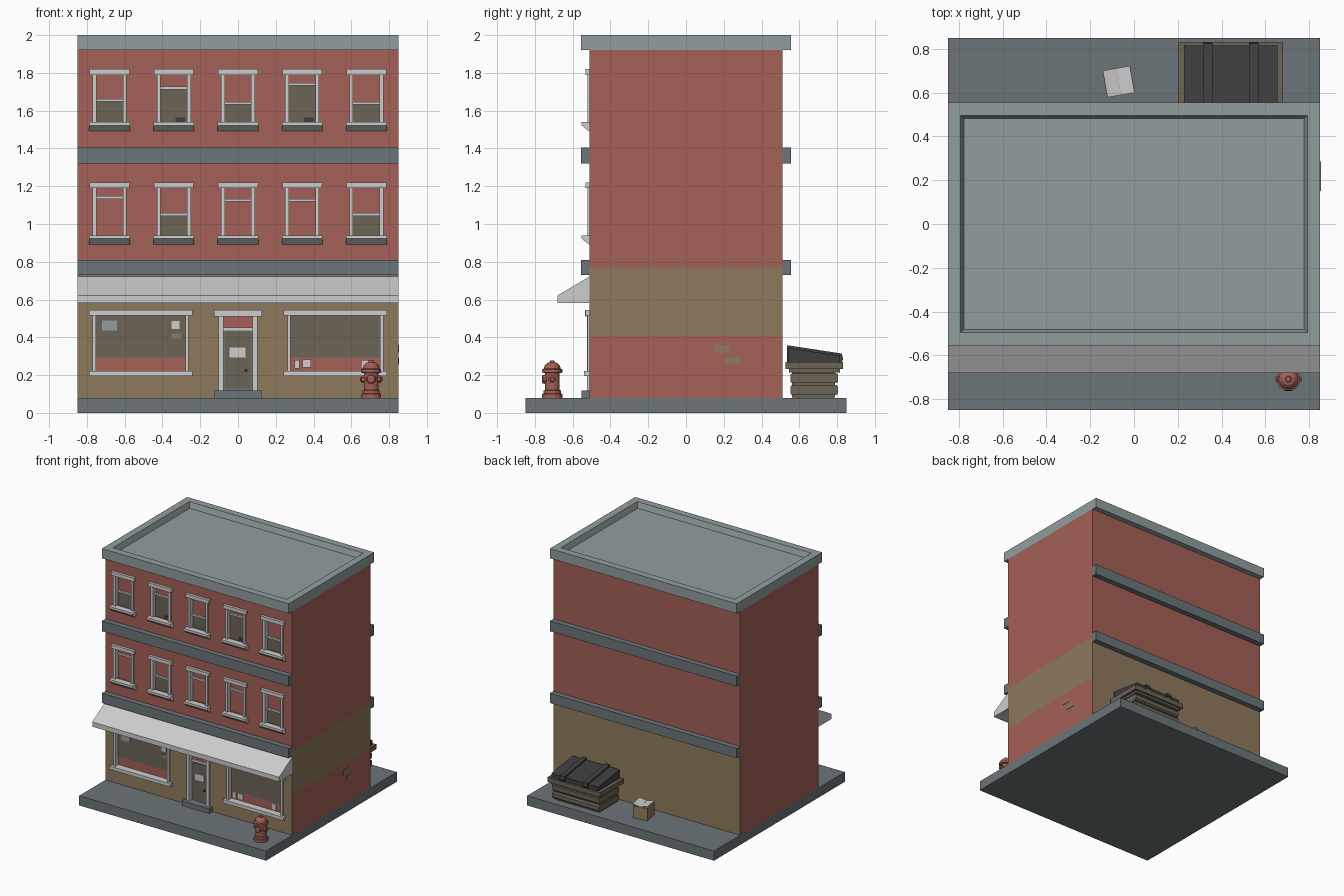
import bpy, bmesh, math
from mathutils import Matrix, Vector

if "Cube" in bpy.data.objects:
    bpy.data.objects.remove(bpy.data.objects["Cube"])


def material(name, r, g, b):
    lin = [((c / 255 + 0.055) / 1.055) ** 2.4 for c in (r, g, b)]
    m = bpy.data.materials.new(name)
    m.diffuse_color = (*lin, 1)
    m.use_nodes = True
    m.node_tree.nodes["Principled BSDF"].inputs["Base Color"].default_value = m.diffuse_color
    return m


RED = material("brick_red", 164, 96, 86)
TAN = material("tan", 143, 122, 92)
WHITE = material("off_white", 205, 205, 206)
PALE = material("pale_slate", 145, 158, 159)
SLATE = material("slate", 108, 117, 121)
BROWN = material("dark_brown", 108, 100, 86)
BLACK = material("charcoal", 62, 62, 63)


def finish(name, bm, *mats):
    bmesh.ops.recalc_face_normals(bm, faces=bm.faces)
    me = bpy.data.meshes.new(name)
    bm.to_mesh(me)
    bm.free()
    for m in mats:
        me.materials.append(m)
    ob = bpy.data.objects.new(name, me)
    bpy.context.collection.objects.link(ob)
    return ob


def add_box(bm, x0, x1, y0, y1, z0, z1):
    mat = Matrix.Translation(((x0 + x1) / 2, (y0 + y1) / 2, (z0 + z1) / 2)) @ \
        Matrix.Diagonal((x1 - x0, y1 - y0, z1 - z0, 1))
    bmesh.ops.create_cube(bm, size=1, matrix=mat)


def box(name, mat, *dims):
    bm = bmesh.new()
    add_box(bm, *dims)
    return finish(name, bm, mat)


def prism(name, mat, profile, x0, x1):
    """Extrude a (y, z) profile along x."""
    bm = bmesh.new()
    f = bm.faces.new([bm.verts.new((x0, y, z)) for y, z in profile])
    ext = bmesh.ops.extrude_face_region(bm, geom=[f])["geom"]
    vs = [v for v in ext if isinstance(v, bmesh.types.BMVert)]
    bmesh.ops.translate(bm, verts=vs, vec=(x1 - x0, 0, 0))
    return finish(name, bm, mat)


def lathe(name, mat, profile, loc, n, rot=Matrix()):
    """Spin an (r, z) profile into a closed solid."""
    bm = bmesh.new()
    rings = [[bm.verts.new((r * math.cos(math.tau * (i + .5) / n), r * math.sin(math.tau * (i + .5) / n), z))
              for i in range(n)] for r, z in profile]
    for a, b in zip(rings, rings[1:]):
        for i in range(n):
            j = (i + 1) % n
            bm.faces.new((a[i], a[j], b[j], b[i]))
    bm.faces.new(rings[0])
    bm.faces.new(rings[-1])
    bmesh.ops.transform(bm, matrix=Matrix.Translation(loc) @ rot, verts=bm.verts)
    return finish(name, bm, mat)


COLS = (-.68, -.34, 0, .34, .68)
# (sill top, lintel bottom, sash rail heights, columns with dark lower panes)
FLOORS = ((.94, 1.19, (1.14, 1.05, 1.125, 1.125, 1.05), (1, 4)),
          (1.54, 1.79, (1.655, 1.72, 1.64, 1.74, 1.64), (0, 1, 2, 3, 4)))
BACK = -.482  # depth of the window recesses

# pavement
box("pavement", SLATE, -.85, .85, -.85, .85, 0, .08)

# building walls, split at the paint lines, with window and door openings cut in
bm = bmesh.new()
add_box(bm, -.85, .85, -.51, .51, .08, 1.92)
for z in (.41, .77):
    bmesh.ops.bisect_plane(bm, geom=bm.verts[:] + bm.edges[:] + bm.faces[:],
                           plane_co=(0, 0, z), plane_no=(0, 0, 1))
walls = finish("walls", bm)
bm = bmesh.new()
for z0, z1, _, _ in FLOORS:
    for x in COLS:
        add_box(bm, x - .072, x + .072, -.6, BACK, z0 - .005, z1 + .005)
for x in (-.5175, .5175):
    add_box(bm, x - .24, x + .24, -.6, BACK, .215, .52)
add_box(bm, -.08, .08, -.6, BACK, .11, .52)
cutter = finish("opening_cutter", bm)
cutter.hide_render = True
mod = walls.modifiers.new("openings", 'BOOLEAN')
mod.operation, mod.solver, mod.object = 'DIFFERENCE', 'EXACT', cutter
bpy.context.view_layer.objects.active = walls
bpy.ops.object.modifier_apply(modifier=mod.name)
bpy.data.objects.remove(cutter)
walls.data.materials.clear()
walls.data.materials.append(RED)
walls.data.materials.append(TAN)
for p in walls.data.polygons:
    c, n = p.center, p.normal
    street = abs(n.y) > .5 and abs(c.y) > .505 and c.z < .77
    side = n.x > .5 and c.x > .84 and .41 < c.z < .77
    p.material_index = int(street or side)

# exposed patches on the right wall
box("wall_patch_upper", TAN, .845, .853, .15, .23, .32, .36)
box("wall_patch_lower", TAN, .845, .853, .205, .285, .257, .293)

# ledges on front and back
for z0, z1 in ((.73, .81), (1.32, 1.405)):
    box("front_ledge", SLATE, -.85, .85, -.555, -.505, z0, z1)
    box("back_ledge", SLATE, -.85, .85, .505, .555, z0, z1)

# roof with sunken centre
bm = bmesh.new()
add_box(bm, -.85, .85, -.555, .555, 1.92, 2)
top = [f for f in bm.faces if f.calc_center_median().z > 1.99]
bmesh.ops.inset_region(bm, faces=top, thickness=.083)
bmesh.ops.inset_region(bm, faces=top, thickness=.022, depth=-.045)
finish("roof", bm, PALE)

# upper windows
for z0, z1, rails, dark in FLOORS:
    for i, x in enumerate(COLS):
        box("window_lintel", WHITE, x - .105, x + .105, -.532, -.5, z1, z1 + .03)
        for s in (-.08, .08):
            box("window_jamb", WHITE, x + s - .01, x + s + .01, -.522, BACK, z0, z1)
        prism("window_sill", WHITE, ((-.5, z0), (-.552, z0), (-.552, z0 - .018), (-.515, z0 - .048), (-.5, z0 - .048)),
              x - .108, x + .108)
        box("window_rail", WHITE, x - .07, x + .07, -.497, BACK, rails[i] - .007, rails[i] + .007)
        if i in dark:
            box("window_pane", BROWN, x - .07, x + .07, BACK - .005, BACK + .003, z0, rails[i])
# small dark shapes on two upper sills
for x in (-.305, .375):
    prism("window_ornament", BLACK, ((-.492, 1.54), (-.488, 1.54), (-.488, 1.565), (-.492, 1.565)), x - .025, x + .025)

# shop windows
for s in (-1, 1):
    c = s * .515
    box("shop_lintel", WHITE, c - .275, c + .275, -.532, -.5, .515, .545)
    box("shop_sill", WHITE, c - .275, c + .275, -.54, -.482, .195, .222)
    for d in (-.245, .245):
        box("shop_jamb", WHITE, c + d - .009, c + d + .009, -.522, BACK, .22, .515)
    box("shop_pane", BROWN, c - .238, c + .238, BACK - .004, BACK + .003, .292, .517)
for x0, x1, z0, z1, m in ((-.72, -.64, .435, .49, PALE), (-.352, -.31, .443, .487, WHITE), (-.353, -.3, .392, .42, TAN),
                          (.298, .325, .235, .28, WHITE), (.342, .387, .24, .283, WHITE), (.652, .69, .235, .28, WHITE)):
    box("shop_notice", m, x0, x1, BACK - .008, BACK + .002, z0, z1)

# entrance
box("door_lintel", WHITE, -.127, .127, -.535, -.5, .51, .545)
for s in (-.09, .09):
    box("door_jamb", WHITE, s - .013, s + .013, -.525, BACK, .115, .515)
box("door_transom_bar", WHITE, -.078, .078, -.495, BACK, .437, .452)
box("door_frame", SLATE, -.078, .078, BACK - .006, BACK + .003, .115, .437)
box("door_panel", BROWN, -.068, .068, BACK - .011, BACK, .13, .43)
box("door_notice", WHITE, -.045, .04, BACK - .015, BACK - .008, .293, .345)
lathe("door_knob", BLACK, ((.009, 0), (.009, .018)), (.042, BACK - .008, .224), 8, Matrix.Rotation(math.pi / 2, 4, 'X'))
box("door_step", SLATE, -.125, .125, -.552, -.48, .08, .118)

# awning
prism("awning", WHITE, ((-.5, .728), (-.68, .622), (-.68, .583), (-.5, .583)), -.85, .85)

# fire hydrant
HX, HY = .705, -.708
lathe("hydrant_body", RED, ((.055, .08), (.055, .1), (.047, .103), (.047, .118), (.04, .122), (.04, .21), (.055, .214),
                            (.055, .23), (.046, .234), (.042, .25), (.028, .264), (.014, .268), (.012, .278)), (HX, HY, 0), 12)
cap = ((.022, .03), (.022, .05), (.013, .051), (.01, .06))
lathe("hydrant_front_cap", RED, ((.026, .03),) + cap[1:2] + ((.014, .055),), (HX, HY, .178), 10, Matrix.Rotation(math.pi / 2, 4, 'X'))
for s in (-1, 1):
    lathe("hydrant_side_cap", RED, cap, (HX, HY, .178), 8, Matrix.Rotation(s * math.pi / 2, 4, 'Y'))

# dumpster
box("dumpster_core", BROWN, .235, .645, .56, .79, .085, .25)
box("dumpster_foot", BROWN, .24, .64, .565, .785, .08, .095)
for z0, z1 in ((.095, .147), (.157, .21)):
    prism("dumpster_panel", BROWN, ((.552, z0 + .01), (.552, z1 - .01), (.56, z1), (.795, z1), (.806, z1 - .01),
                                    (.806, z0 + .01), (.795, z0), (.56, z0)), .225, .655)
box("dumpster_band", BROWN, .222, .658, .545, .815, .215, .235)
box("dumpster_rim", BROWN, .2, .68, .528, .83, .232, .27)
prism("dumpster_lid", BLACK, ((.54, .27), (.54, .343), (.815, .303), (.815, .27)), .228, .655)
for x in (.337, .547):
    prism("dumpster_lid_rib", BLACK, ((.535, .27), (.535, .356), (.55, .356), (.825, .314), (.832, .285), (.825, .27)),
          x - .021, x + .021)

# cardboard box with open flaps
turn = Matrix.Translation((-.07, .65, 0)) @ Matrix.Rotation(math.radians(10), 4, 'Z')
carton = box("carton", TAN, -.06, .06, -.06, .06, .08, .18)
carton.matrix_world = turn
for s in (-1, 1):
    flap = box("carton_flap", WHITE, -.032, .032, -.062, .062, -.002, .002)
    flap.matrix_world = turn @ Matrix.Translation((s * .032, 0, .19)) @ Matrix.Rotation(s * -.25, 4, 'Y')
